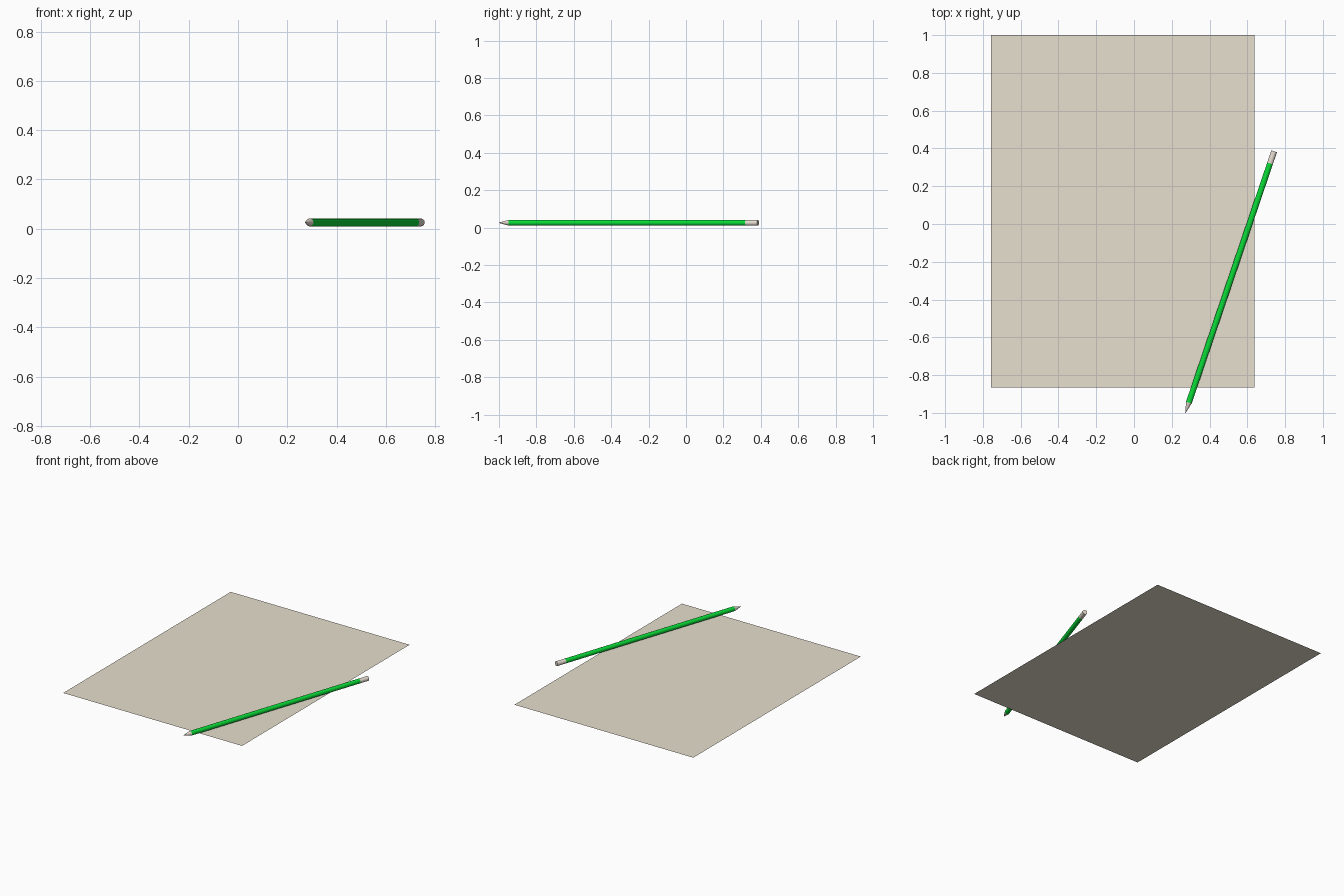
import bpy
import bmesh
from math import pi, radians
from mathutils import Vector, Matrix

cube = bpy.data.objects.get("Cube")
if cube:
    bpy.data.objects.remove(cube, do_unlink=True)


def make_material(name, rgb):
    mat = bpy.data.materials.new(name)
    mat.use_nodes = True
    mat.diffuse_color = (*rgb, 1)
    mat.node_tree.nodes["Principled BSDF"].inputs["Base Color"].default_value = (*rgb, 1)
    return mat


def add_object(name, bm, mat):
    mesh = bpy.data.meshes.new(name)
    bm.to_mesh(mesh)
    bm.free()
    mesh.materials.append(mat)
    obj = bpy.data.objects.new(name, mesh)
    bpy.context.collection.objects.link(obj)
    return obj


paper_beige = make_material("paper beige", (0.81, 0.75, 0.63))
pencil_green = make_material("pencil green", (0.003, 0.70, 0.038))
pale_wood = make_material("pale wood", (0.84, 0.76, 0.67))

# Sheet of paper, a single flat face
left, right, front, back = -0.757, 0.638, -0.866, 1.0
bm = bmesh.new()
corners = [(left, front), (right, front), (right, back), (left, back)]
bm.faces.new([bm.verts.new((x, y, 0)) for x, y in corners])
add_object("paper_sheet", bm, paper_beige)

# Pencil axis, lying level above the paper
SIDES, RADIUS = 16, 0.016
tip = Vector((0.272, -1.0, 0.026))
end = Vector((0.742, 0.385, 0.026))
axis = end - tip
length = axis.length
aim = Matrix.Translation(tip) @ axis.to_track_quat("Z", "Y").to_matrix().to_4x4()
roll = Matrix.Rotation(pi / SIDES, 4, "Z")


def pencil_part(name, start, stop, r_start, r_stop, mat):
    """Smooth round section between two distances from the pencil tip."""
    bm = bmesh.new()
    shift = Matrix.Translation((0, 0, (start + stop) / 2))
    bmesh.ops.create_cone(bm, cap_ends=True, segments=SIDES, radius1=r_start,
                          radius2=r_stop, depth=stop - start,
                          matrix=aim @ shift @ roll)
    obj = add_object(name, bm, mat)
    bpy.ops.object.select_all(action="DESELECT")
    obj.select_set(True)
    bpy.context.view_layer.objects.active = obj
    bpy.ops.object.shade_smooth_by_angle(angle=radians(40))


# Sharpened point, painted shaft and eraser
shaft_start, shaft_stop = 0.058, length - 0.068
pencil_part("pencil_point", 0, shaft_start, 0.001, RADIUS, pale_wood)
pencil_part("pencil_shaft", shaft_start, shaft_stop, RADIUS, RADIUS, pencil_green)
pencil_part("pencil_eraser", shaft_stop, length, RADIUS, RADIUS, pale_wood)
